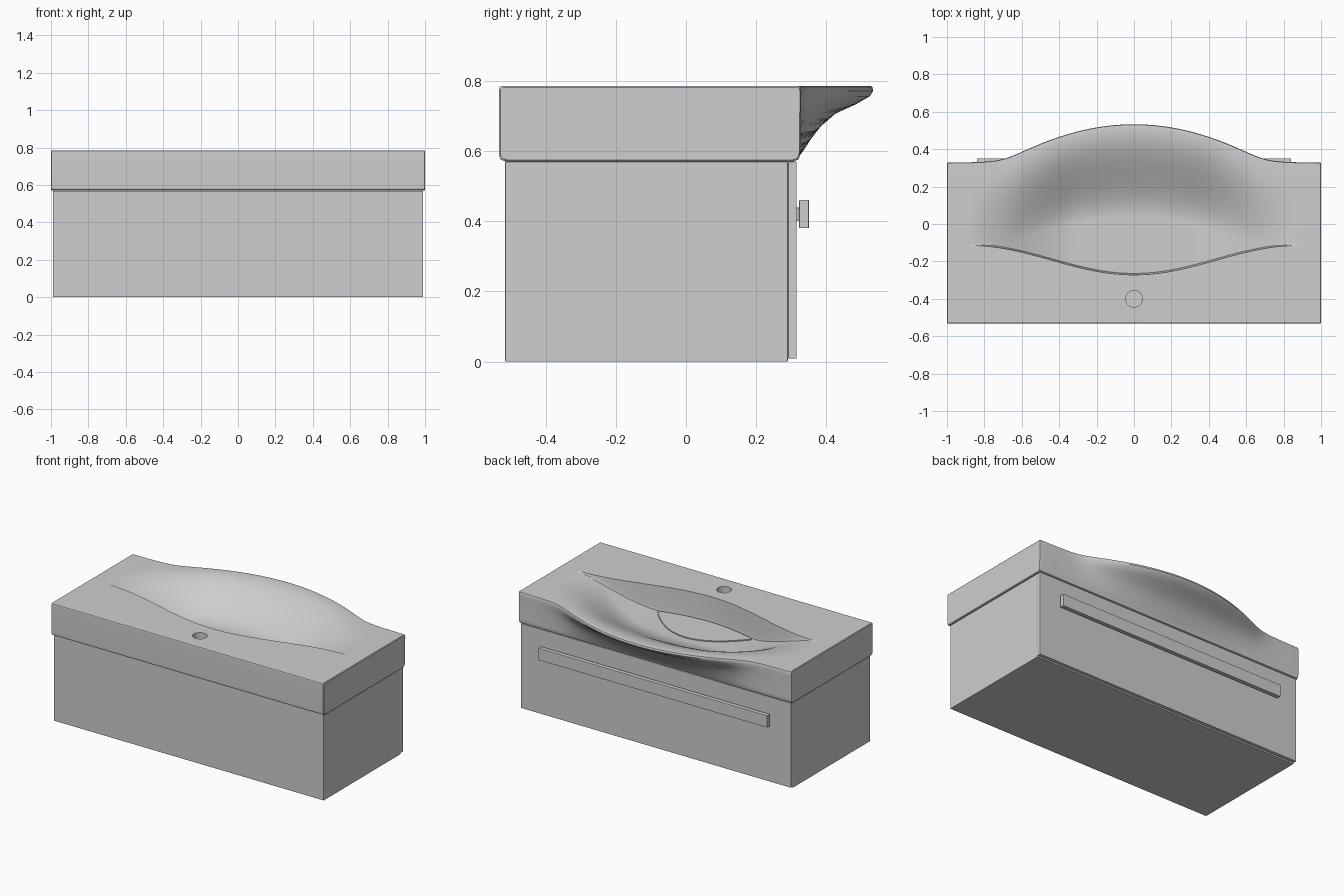
import bpy, bmesh, math

old = bpy.data.objects.get("Cube")
if old:
    bpy.data.objects.remove(old, do_unlink=True)

GREY = (0.62, 0.62, 0.62, 1)
mat = bpy.data.materials.new("light_grey")
mat.use_nodes = True
mat.diffuse_color = GREY
mat.node_tree.nodes["Principled BSDF"].inputs["Base Color"].default_value = GREY

TOP, BOTTOM, BACK, FRONT, BOWL = 0.785, 0.57, -0.533, 0.325, 0.88


def finish(name, bm):
    bmesh.ops.recalc_face_normals(bm, faces=bm.faces)
    mesh = bpy.data.meshes.new(name)
    bm.to_mesh(mesh)
    bm.free()
    mesh.materials.append(mat)
    ob = bpy.data.objects.new(name, mesh)
    bpy.context.collection.objects.link(ob)
    return ob


def select(ob):
    bpy.ops.object.select_all(action='DESELECT')
    ob.select_set(True)
    bpy.context.view_layer.objects.active = ob


def loft(name, loops):
    """Skin a row of equal point loops and cap both ends."""
    bm = bmesh.new()
    rows = [[bm.verts.new(p) for p in loop] for loop in loops]
    n = len(rows[0])
    for a, b in zip(rows, rows[1:]):
        for i in range(n):
            j = (i + 1) % n
            bm.faces.new((a[i], a[j], b[j], b[i]))
    bm.faces.new(rows[0])
    bm.faces.new(rows[-1])
    return finish(name, bm)


def box(name, half_x, y0, y1, z0, z1, bevel=0.002):
    section = [(y0, z0), (y1, z0), (y1, z1), (y0, z1)]
    ob = loft(name, [[(x, y, z) for y, z in section] for x in (-half_x, half_x)])
    mod = ob.modifiers.new("soft_edges", 'BEVEL')
    mod.width = bevel
    mod.segments = 2
    return ob


def smoothstep(t):
    t = max(0.0, min(1.0, t))
    return t * t * (3 - 2 * t)


def back_rim(x):
    return -0.115 - 0.0785 * (1 + math.cos(math.pi * min(abs(x) / BOWL, 1)))


def front_lip(x):
    """Broad arch that flattens softly into the straight front."""
    arch = 0.205 - 0.43 * x * x
    return FRONT + 0.5 * (arch + math.hypot(arch, 0.05))


def cover_edge(x):
    return 0.01 - 0.21 * (x / 0.35) ** 2


def basin_section(x):
    t = max(0, min(1, (BOWL - abs(x)) / 0.54))
    depth = 0.163 * (0.4 * t + 0.6 * smoothstep(t))
    rim = back_rim(x)
    lip = front_lip(x)
    start = max(rim + 0.02, 0.04 - 0.35 * x * x)
    end = lip - 0.03 - 0.15 * min(abs(x) / BOWL, 1) ** 6
    # back edge and flat deck
    pts = [(BACK + 0.018, BOTTOM), (BACK + 0.005, BOTTOM + 0.005), (BACK, BOTTOM + 0.018),
           (BACK, TOP - 0.01), (BACK + 0.003, TOP - 0.003), (BACK + 0.01, TOP), (rim - 0.004, TOP)]
    # nearly upright rear wall of the bowl
    pts += [(rim, TOP), (rim + 0.002, TOP - depth * 0.4), (rim + 0.005, TOP - depth * 0.9),
            (rim + 0.008, TOP - depth)]
    # floor rising to the front lip
    steps = 20
    for i in range(steps + 1):
        s = i / steps
        pts.append((start + (end - start) * s, TOP - depth * (1 - smoothstep(s))))
    # rolled lip and hollow underside of the bulge
    pts += [(lip - 0.01, TOP), (lip - 0.003, TOP - 0.003)]
    for f, z in [(1, 0.77), (0.95, 0.755), (0.76, 0.732), (0.485, 0.706), (0.28, 0.669),
                 (0.14, 0.631), (0.06, 0.605), (0, 0.588)]:
        pts.append((FRONT + (lip - FRONT) * f, z))
    pts += [(FRONT - 0.005, BOTTOM + 0.005), (FRONT - 0.018, BOTTOM)]
    return pts


# Washbasin: one skinned body, with softly rounded ends
count = 72
stations = [-0.996] + [BOWL * (2 * i / count - 1) for i in range(count + 1)] + [0.996]
loops = [[(x, y, z) for y, z in basin_section(x)] for x in stations]
mid = (TOP + BOTTOM) / 2
end_cap = [(y * 0.992, mid + (z - mid) * 0.96) for y, z in basin_section(1)]
loops = [[(-1, y, z) for y, z in end_cap]] + loops + [[(1, y, z) for y, z in end_cap]]
basin = loft("basin", loops)

# Tap hole
bm = bmesh.new()
bmesh.ops.create_cone(bm, cap_ends=True, segments=32, radius1=0.045, radius2=0.045, depth=0.3)
bmesh.ops.translate(bm, verts=bm.verts, vec=(0, -0.4, 0.77))
cutter = finish("tap_hole_cutter", bm)
cutter.hide_render = True
cut = basin.modifiers.new("tap_hole", 'BOOLEAN')
cut.operation = 'DIFFERENCE'
cut.object = cutter
select(basin)
bpy.ops.object.modifier_apply(modifier=cut.name)
bpy.data.objects.remove(cutter, do_unlink=True)
select(basin)
bpy.ops.object.shade_smooth_by_angle(angle=math.radians(35))
weighted = basin.modifiers.new("even_shading", 'WEIGHTED_NORMAL')
weighted.keep_sharp = True

# Drain cover lying on the bowl floor
bm = bmesh.new()
half, n = 0.345, 32
xs = [half * (2 * i / n - 1) for i in range(n + 1)]
outline = [(x, cover_edge(x)) for x in xs]
outline += [(x, back_rim(x) + 0.02) for x in reversed(xs[1:-1])]
face = bm.faces.new([bm.verts.new((x, y, 0.621)) for x, y in outline])
ext = bmesh.ops.extrude_face_region(bm, geom=[face])
bmesh.ops.translate(bm, vec=(0, 0, 0.008),
                    verts=[v for v in ext["geom"] if isinstance(v, bmesh.types.BMVert)])
finish("drain_cover", bm)

# Cabinet with its drawer front
box("cabinet", 0.99, -0.515, 0.29, 0.0, 0.569)
box("drawer_front", 0.99, 0.291, 0.315, 0.008, 0.569)

# Long handle: narrow stem and wide grip
box("handle_stem", 0.83, 0.31, 0.324, 0.402, 0.438, 0.001)
box("handle_grip", 0.84, 0.322, 0.35, 0.38, 0.46, 0.002)
